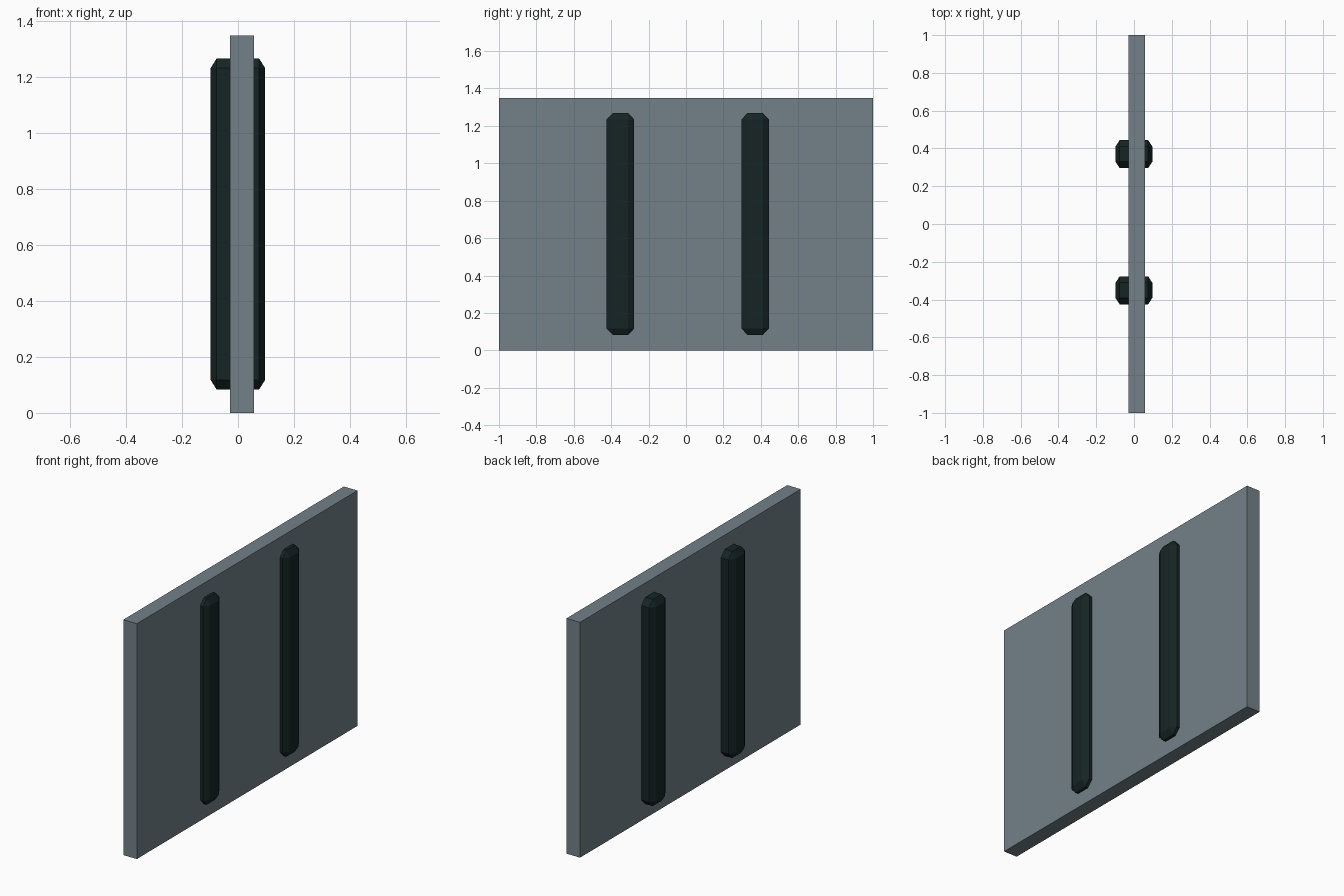
import bpy, bmesh
from mathutils import Vector

if "Cube" in bpy.data.objects:
    bpy.data.objects.remove(bpy.data.objects["Cube"])


def material(name, rgb):
    m = bpy.data.materials.new(name)
    m.diffuse_color = (*rgb, 1)
    m.use_nodes = True
    m.node_tree.nodes["Principled BSDF"].inputs["Base Color"].default_value = m.diffuse_color
    return m


def box(name, lo, hi, mat, chamfer=None):
    """Box between two corners; chamfer is the cut size along x, y, z."""
    lo, hi = Vector(lo), Vector(hi)
    cut = Vector(chamfer or (1, 1, 1))
    bm = bmesh.new()
    bmesh.ops.create_cube(bm, size=1)
    # bevel in a space where the cut is one unit, then scale to real size
    bmesh.ops.scale(bm, verts=bm.verts, vec=[(h - l) / c for l, h, c in zip(lo, hi, cut)])
    if chamfer:
        bmesh.ops.bevel(bm, geom=bm.edges[:], offset=1, segments=1,
                        affect='EDGES', profile=0.5)
    bmesh.ops.scale(bm, verts=bm.verts, vec=cut)
    bmesh.ops.translate(bm, verts=bm.verts, vec=(lo + hi) / 2)
    mesh = bpy.data.meshes.new(name)
    bm.to_mesh(mesh)
    bm.free()
    mesh.materials.append(mat)
    obj = bpy.data.objects.new(name, mesh)
    bpy.context.collection.objects.link(obj)
    return obj


grey = material("slate_grey", (0.17, 0.22, 0.25))
dark = material("dark_green", (0.008, 0.018, 0.018))

# Flat panel
box("panel", (-0.028, -1, 0), (0.058, 1, 1.35), grey)

# Two chamfered bars passing through the panel
for side, y in (("left", -0.351), ("right", 0.370)):
    box(f"bar_{side}", (-0.098, y - 0.074, 0.083), (0.097, y + 0.074, 1.268),
        dark, chamfer=(0.022, 0.034, 0.035))
